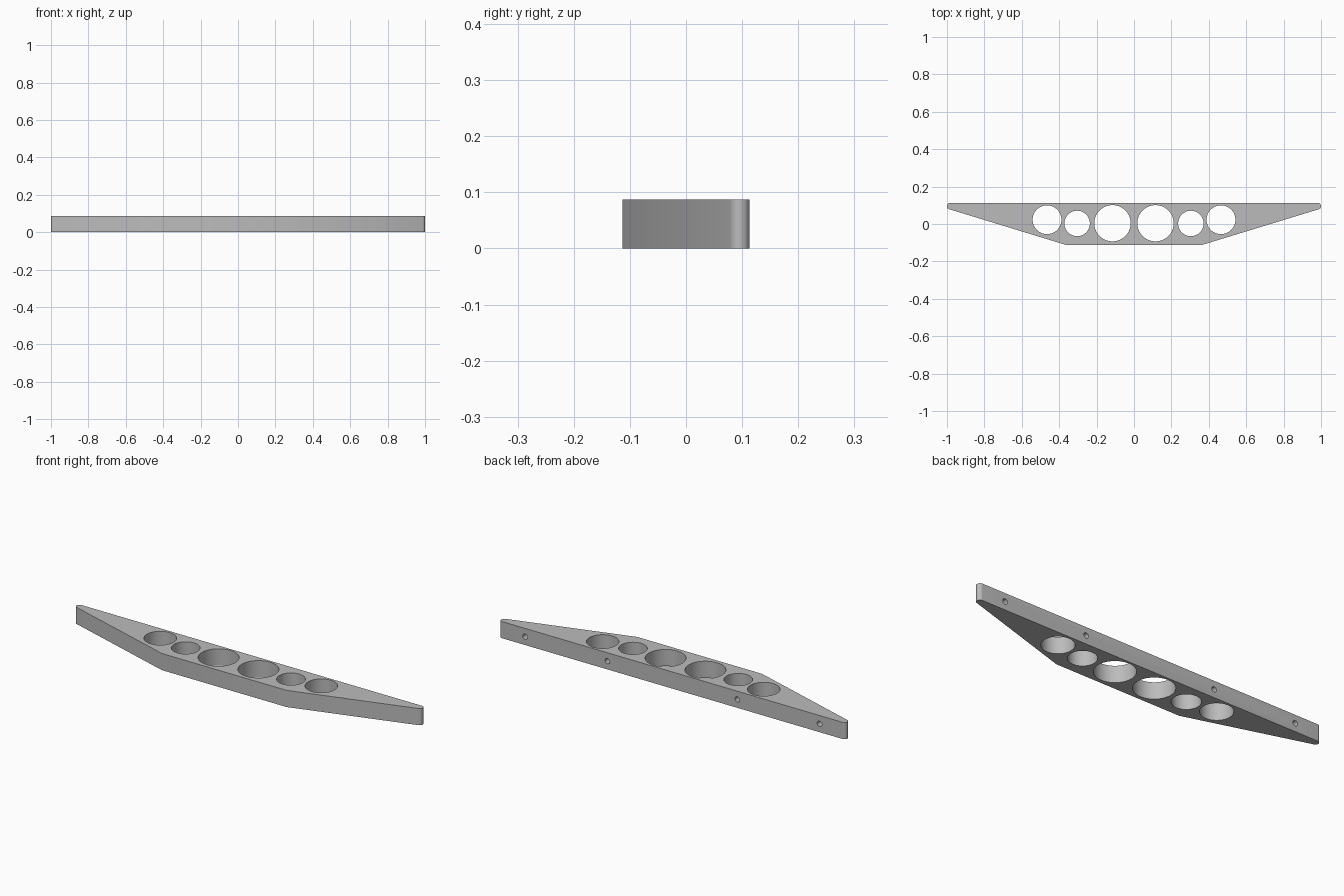
import bpy, bmesh
from math import atan2, asin, cos, sin, pi, hypot, radians
from mathutils import Matrix

cube = bpy.data.objects.get("Cube")
if cube:
    bpy.data.objects.remove(cube, do_unlink=True)

HEIGHT = 0.087
BACK, FRONT = 0.113, -0.113
CORNER_X = 0.36
TIP_R = 0.0175

grey = bpy.data.materials.new("light_grey")
grey.use_nodes = True
colour = (0.5, 0.5, 0.5, 1)
grey.diffuse_color = colour
grey.node_tree.nodes["Principled BSDF"].inputs["Base Color"].default_value = colour


def make_object(name, bm):
    bmesh.ops.recalc_face_normals(bm, faces=bm.faces)
    mesh = bpy.data.meshes.new(name)
    bm.to_mesh(mesh)
    bm.free()
    mesh.materials.append(grey)
    obj = bpy.data.objects.new(name, mesh)
    bpy.context.collection.objects.link(obj)
    return obj


def cylinder(bm, radius, depth, matrix, segments):
    bmesh.ops.create_cone(bm, cap_ends=True, segments=segments, radius1=radius,
                          radius2=radius, depth=depth, matrix=matrix)


# Outline: straight back, tapered front, rounded tips tangent to both edges
tip_x, tip_y = 1 - TIP_R, BACK - TIP_R
dx, dy = tip_x - CORNER_X, tip_y - FRONT
start = atan2(dy, dx) + asin(TIP_R / hypot(dx, dy)) - pi / 2
steps = 16
half = [(CORNER_X, FRONT)]
for i in range(steps + 1):
    a = start + (pi / 2 - start) * i / steps
    half.append((tip_x + TIP_R * cos(a), tip_y + TIP_R * sin(a)))
outline = half + [(-x, y) for x, y in reversed(half)]

bm = bmesh.new()
base = bm.faces.new([bm.verts.new((x, y, 0)) for x, y in outline])
top = bmesh.ops.extrude_face_region(bm, geom=[base])["geom"]
bmesh.ops.translate(bm, vec=(0, 0, HEIGHT),
                    verts=[v for v in top if isinstance(v, bmesh.types.BMVert)])
bar = make_object("tapered_bar", bm)

# Cutters: round through-holes and blind screw holes in the back, mirrored in x
bm = bmesh.new()
for side in (-1, 1):
    for x, y, r in ((0.115, 0.004, 0.097), (0.304, 0.003, 0.068), (0.465, 0.023, 0.077)):
        cylinder(bm, r, HEIGHT * 2, Matrix.Translation((side * x, y, HEIGHT / 2)), 64)
    for x in (0.375, 0.85):
        cylinder(bm, 0.014, 0.1,
                 Matrix.Translation((side * x, BACK, HEIGHT / 2)) @ Matrix.Rotation(pi / 2, 4, "X"), 24)
cutter = make_object("hole_cutter", bm)
cutter.hide_render = True

# Cut the holes, then drop the helper
cut = bar.modifiers.new("holes", "BOOLEAN")
cut.operation = "DIFFERENCE"
cut.solver = "EXACT"
cut.object = cutter
bpy.ops.object.select_all(action="DESELECT")
bar.select_set(True)
bpy.context.view_layer.objects.active = bar
bpy.ops.object.modifier_apply(modifier=cut.name)
bpy.data.objects.remove(cutter, do_unlink=True)
bpy.ops.object.shade_smooth_by_angle(angle=radians(30))
